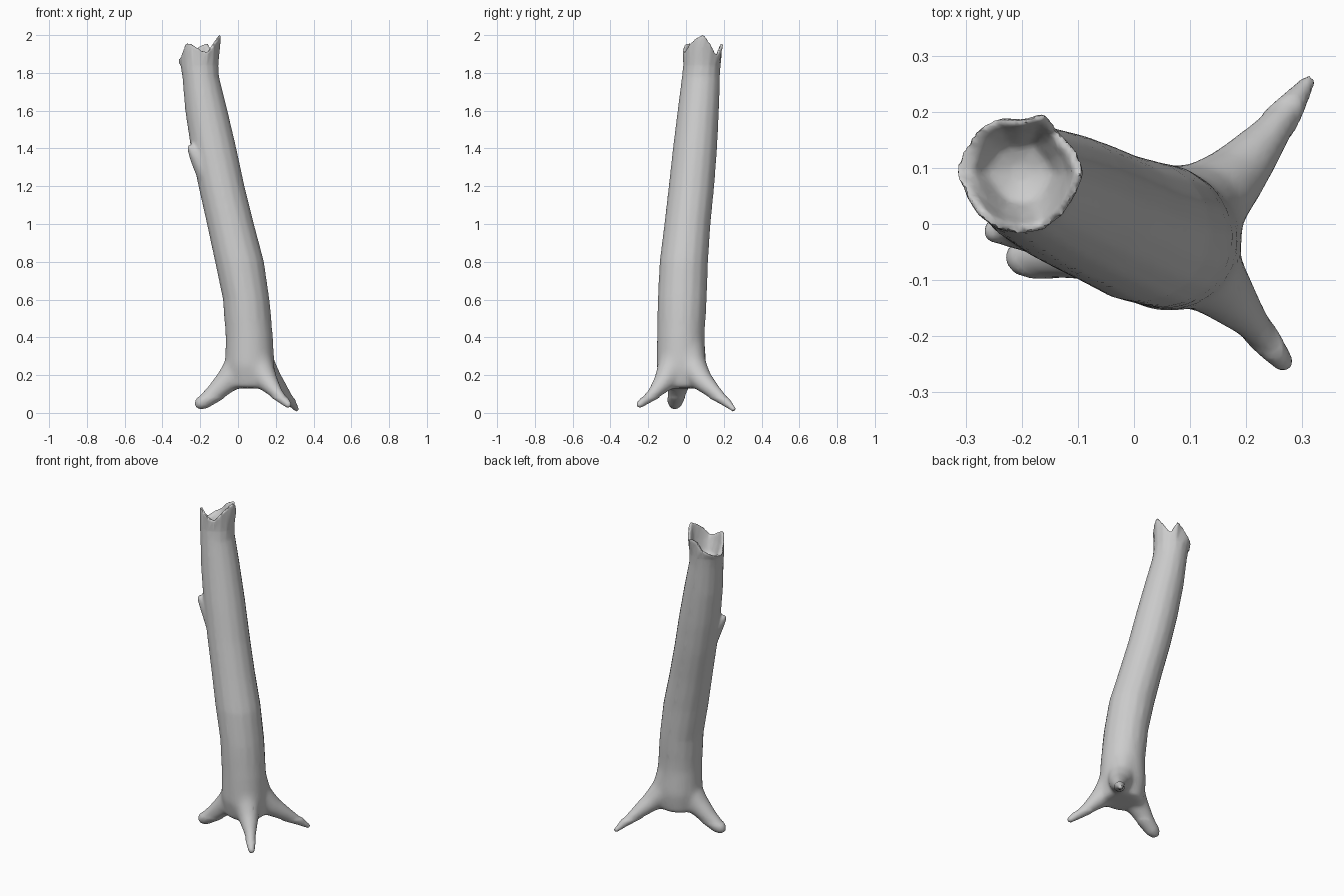
import bpy, bmesh
from math import cos, sin, tau
from mathutils import Vector

if "Cube" in bpy.data.objects:
    bpy.data.objects.remove(bpy.data.objects["Cube"])

SIDES = 16
bm = bmesh.new()


def bridge(a, b):
    for i in range(SIDES):
        j = (i + 1) % SIDES
        bm.faces.new((a[i], a[j], b[j], b[i]))


def loft(rings):
    """Closed tube through a list of coordinate rings."""
    loops = [[bm.verts.new(p) for p in ring] for ring in rings]
    for a, b in zip(loops, loops[1:]):
        bridge(a, b)
    bm.faces.new(loops[0][::-1])
    bm.faces.new(loops[-1])


def limb(path):
    """Tapering round limb; path points are (x, y, z, radius)."""
    pts = [Vector(p[:3]) for p in path]
    rings = []
    for i, p in enumerate(pts):
        t = (pts[min(i + 1, len(pts) - 1)] - pts[max(i - 1, 0)]).normalized()
        u = t.cross(Vector((0.3, 0.9, 0.1))).normalized()
        v = t.cross(u)
        r = path[i][3]
        rings.append([p + r * (u * cos(tau * k / SIDES) + v * sin(tau * k / SIDES))
                      for k in range(SIDES)])
    loft(rings)


# leaning trunk: z, x min, x max, y min, y max
sections = [
    (0.13, -0.05, 0.18, -0.13, 0.09),
    (0.25, -0.07, 0.195, -0.158, 0.108),
    (0.40, -0.067, 0.187, -0.155, 0.10),
    (0.60, -0.08, 0.167, -0.15, 0.11),
    (0.80, -0.122, 0.138, -0.14, 0.117),
    (1.00, -0.165, 0.085, -0.115, 0.13),
    (1.20, -0.21, 0.035, -0.092, 0.15),
    (1.40, -0.25, -0.008, -0.07, 0.165),
    (1.60, -0.28, -0.055, -0.045, 0.175),
    (1.78, -0.295, -0.10, -0.022, 0.18),
    (1.84, -0.304, -0.104, -0.015, 0.183),
]
angles = [tau * k / SIDES for k in range(SIDES)]
rings = [[((x0 + x1) / 2 + (x1 - x0) / 2 * cos(a),
           (y0 + y1) / 2 + (y1 - y0) / 2 * sin(a), z) for a in angles]
         for z, x0, x1, y0, y1 in sections]

# splintered rim: height and outer radius around the break
rim_z = [2.005, 1.95, 1.895, 1.96, 1.945, 1.90, 1.88, 1.86,
         1.86, 1.90, 1.96, 1.953, 1.925, 1.91, 1.955, 1.985]
rim_r = [0.115, 0.108, 0.10, 0.115, 0.095, 0.105, 0.11, 0.11,
         0.12, 0.105, 0.107, 0.11, 0.11, 0.112, 0.108, 0.107]
cx, cy = -0.203, 0.093


def rim(scale, z_of):
    return [(cx + rim_r[k] * scale * cos(a), cy + rim_r[k] * scale * sin(a), z_of(rim_z[k]))
            for k, a in enumerate(angles)]


# rim edge, then down into the hollow
rings += [rim(1.0, lambda z: z), rim(0.86, lambda z: z - 0.004),
          rim(0.72, lambda z: 1.85 + (z - 1.85) * 0.35),
          rim(0.5, lambda z: 1.815), rim(0.15, lambda z: 1.80)]
loft(rings)

# three spreading roots
limb([(0.05, -0.03, 0.42, 0.09), (0.01, -0.03, 0.25, 0.082), (-0.06, -0.04, 0.165, 0.066),
      (-0.13, -0.05, 0.10, 0.05), (-0.185, -0.058, 0.058, 0.04), (-0.21, -0.06, 0.045, 0.03),
      (-0.225, -0.06, 0.038, 0.012)])
limb([(0.07, -0.04, 0.42, 0.09), (0.11, -0.07, 0.25, 0.08), (0.155, -0.115, 0.165, 0.06),
      (0.205, -0.17, 0.105, 0.037), (0.245, -0.22, 0.065, 0.025), (0.268, -0.248, 0.042, 0.018),
      (0.275, -0.257, 0.036, 0.008)])
limb([(0.07, 0.0, 0.42, 0.09), (0.12, 0.03, 0.25, 0.08), (0.18, 0.085, 0.17, 0.06),
      (0.235, 0.15, 0.11, 0.042), (0.28, 0.21, 0.06, 0.026), (0.314, 0.258, 0.014, 0.011)])

# snapped branch stub
limb([(-0.15, 0.01, 1.26, 0.07), (-0.215, 0.0, 1.36, 0.045), (-0.262, -0.018, 1.415, 0.014)])

bmesh.ops.recalc_face_normals(bm, faces=bm.faces[:])
mesh = bpy.data.meshes.new("broken_tree_trunk")
bm.to_mesh(mesh)
bm.free()
trunk = bpy.data.objects.new("broken_tree_trunk", mesh)
bpy.context.collection.objects.link(trunk)
bpy.context.view_layer.objects.active = trunk
trunk.select_set(True)

# fuse the parts into one skin
mod = trunk.modifiers.new("fuse", "REMESH")
mod.mode = "VOXEL"
mod.voxel_size = 0.008
bpy.ops.object.modifier_apply(modifier=mod.name)

# soften where roots meet the trunk, and lightly everywhere below the rim
bm = bmesh.new()
bm.from_mesh(trunk.data)
for low, high, count in ((0.08, 0.5, 25), (0.08, 1.8, 6), (0.0, 2.1, 1)):
    band = [v for v in bm.verts if low < v.co.z < high]
    for _ in range(count):
        bmesh.ops.smooth_vert(bm, verts=band, factor=0.5,
                              use_axis_x=True, use_axis_y=True, use_axis_z=True)
bm.to_mesh(trunk.data)
bm.free()

# thin out the mesh
mod = trunk.modifiers.new("thin", "DECIMATE")
mod.ratio = 0.2
bpy.ops.object.modifier_apply(modifier=mod.name)
bpy.ops.object.shade_smooth_by_angle(angle=0.9)
